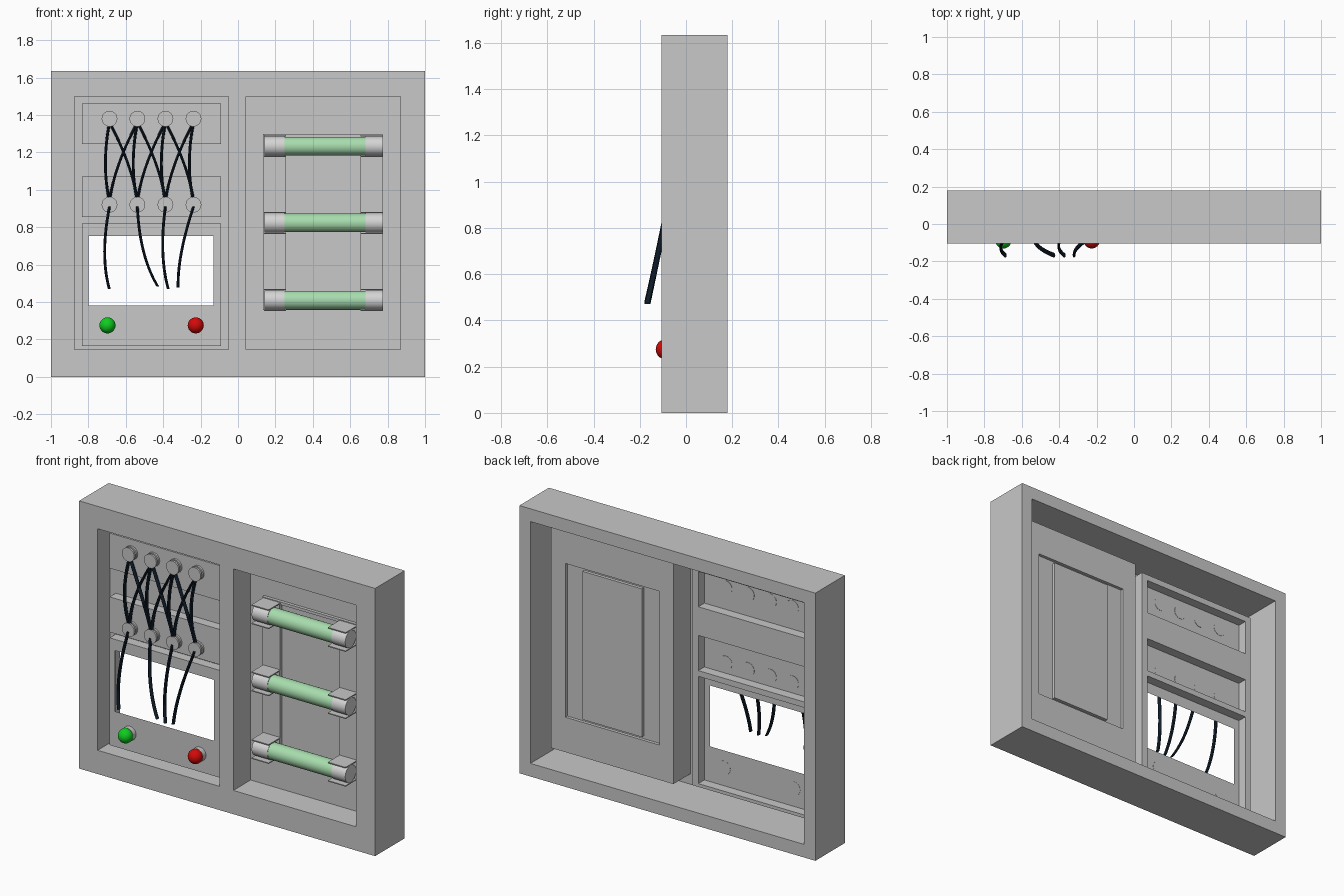
import bpy, bmesh, math
from mathutils import Matrix, Vector

if "Cube" in bpy.data.objects:
    bpy.data.objects.remove(bpy.data.objects["Cube"])


def material(name, rgb):
    m = bpy.data.materials.new(name)
    m.diffuse_color = (*rgb, 1)
    m.use_nodes = True
    m.node_tree.nodes["Principled BSDF"].inputs["Base Color"].default_value = m.diffuse_color
    return m


GRAY = material("casing_gray", (0.58, 0.58, 0.58))
SILVER = material("cap_silver", (0.66, 0.66, 0.66))
GLASS = material("fuse_green", (0.39, 0.72, 0.42))
NAVY = material("wire_navy", (0.005, 0.013, 0.025))
GREEN = material("lamp_green", (0.005, 0.6, 0.015))
RED = material("lamp_red", (0.65, 0.003, 0.003))


def finish(name, bm, mat, smooth=False):
    me = bpy.data.meshes.new(name)
    bm.to_mesh(me)
    bm.free()
    me.materials.append(mat)
    ob = bpy.data.objects.new(name, me)
    bpy.context.collection.objects.link(ob)
    if smooth:
        bpy.ops.object.select_all(action='DESELECT')
        ob.select_set(True)
        bpy.context.view_layer.objects.active = ob
        bpy.ops.object.shade_smooth_by_angle(angle=math.radians(40))
    return ob


# Sheet-metal helpers; a rect is (x0, x1, z0, z1)
def quad(bm, pts, normal):
    f = bm.faces.new([bm.verts.new(p) for p in pts])
    f.normal_update()
    if f.normal.dot(Vector(normal)) < 0:
        f.normal_flip()


def plate(bm, y, rect, holes=(), facing=-1):
    rects = [rect, *holes]
    xs = sorted({v for r in rects for v in r[:2]})
    zs = sorted({v for r in rects for v in r[2:]})
    for a, b in zip(xs, xs[1:]):
        for c, d in zip(zs, zs[1:]):
            mx, mz = (a + b) / 2, (c + d) / 2
            if not any(h[0] < mx < h[1] and h[2] < mz < h[3] for h in holes):
                quad(bm, [(a, y, c), (b, y, c), (b, y, d), (a, y, d)], (0, facing, 0))


def walls(bm, rect, ya, yb, out):
    a, b, c, d = rect
    for x, s in ((a, -out), (b, out)):
        quad(bm, [(x, ya, c), (x, yb, c), (x, yb, d), (x, ya, d)], (s, 0, 0))
    for z, s in ((c, -out), (d, out)):
        quad(bm, [(a, ya, z), (b, ya, z), (b, yb, z), (a, yb, z)], (0, 0, s))


def box(bm, x0, x1, y0, y1, z0, z1):
    r = (x0, x1, z0, z1)
    plate(bm, y0, r)
    plate(bm, y1, r, facing=1)
    walls(bm, r, y0, y1, 1)


def cylinder(bm, center, radius, length, axis, sides=32):
    rot = Matrix.Rotation(math.pi / 2, 4, 'Y' if axis == 'X' else 'X')
    bmesh.ops.create_cone(bm, cap_ends=True, segments=sides, radius1=radius, radius2=radius,
                          depth=length, matrix=Matrix.Translation(center) @ rot)


# Casing: front with two openings, hollow back with a thick rim
FRONT, BACK = -0.105, 0.18
OUTER = (-1, 1, 0, 1.635)
CAVITY = (-0.922, 0.925, 0.08, 1.557)
LEFT = (-0.875, -0.05, 0.145, 1.498)
RIGHT = (0.042, 0.87, 0.145, 1.498)
bm = bmesh.new()
plate(bm, FRONT, OUTER, [LEFT, RIGHT])
walls(bm, OUTER, FRONT, BACK, 1)
plate(bm, BACK, OUTER, [CAVITY], 1)
walls(bm, CAVITY, FRONT, BACK, -1)
finish("casing", bm, GRAY)

# Left recess with three raised blocks, the lowest one with an open window
FLOOR, RAISED = 0.013, -0.046
blocks = [(-0.835, -0.092, *z) for z in ((1.245, 1.46), (0.855, 1.07), (0.165, 0.82))]
WINDOW = (-0.798, -0.13, 0.38, 0.752)
bm = bmesh.new()
walls(bm, LEFT, FRONT, FLOOR, -1)
plate(bm, FLOOR, LEFT, blocks)
for i, r in enumerate(blocks):
    walls(bm, r, FLOOR, RAISED, 1)
    plate(bm, RAISED, r, [WINDOW] if i == 2 else [])
finish("wiring_panel", bm, GRAY)

# Right recess with a raised fuse base and a sunken middle
BED, PAD = 0.062, 0.043
BASE = (0.134, 0.772, 0.358, 1.297)
MIDDLE = (0.255, 0.655, 0.375, 1.28)
bm = bmesh.new()
walls(bm, RIGHT, FRONT, BED, -1)
plate(bm, BED, RIGHT, [BASE])
walls(bm, BASE, BED, PAD, 1)
plate(bm, PAD, BASE, [MIDDLE])
walls(bm, MIDDLE, PAD, BED, -1)
plate(bm, BED, MIDDLE)
finish("fuse_panel", bm, GRAY)

# Fuses: glass tube, two end caps, two clips each
for n, z in enumerate((1.233, 0.823, 0.41), 1):
    bm = bmesh.new()
    cylinder(bm, (0.465, -0.02, z), 0.050, 0.44, 'X')
    finish(f"fuse_tube_{n}", bm, GLASS, True)
    caps, clips = bmesh.new(), bmesh.new()
    for x0, x1 in ((0.142, 0.25), (0.68, 0.776)):
        cylinder(caps, ((x0 + x1) / 2, -0.02, z), 0.0525, x1 - x0 - 0.002, 'X')
    for x0, x1 in ((0.14, 0.256), (0.656, 0.776)):
        for s in (-1, 1):
            zc = z + s * 0.056
            box(clips, x0, x1, -0.07, PAD, zc - 0.003, zc + 0.003)
        box(clips, x0, x1, PAD - 0.008, PAD - 0.001, z - 0.053, z + 0.053)
    finish(f"fuse_caps_{n}", caps, SILVER, True)
    finish(f"fuse_clips_{n}", clips, GRAY)

# Terminals: two discs on a thin neck
COLS = (-0.687, -0.538, -0.388, -0.238)
for row, z in (("upper", 1.38), ("lower", 0.92)):
    bm = bmesh.new()
    for x in COLS:
        for y, r, l in ((-0.051, 0.042, 0.014), (-0.062, 0.028, 0.022), (-0.074, 0.042, 0.012)):
            cylinder(bm, (x, y, z), r, l, 'Y', 24)
    finish(f"{row}_terminals", bm, GRAY, True)


# Wires: an oval section swept through three points
def wire(bm, p0, p1, p2, steps=14, sides=8):
    rings = []
    for i in range(steps + 1):
        t = i / steps
        c = (Vector(p0) * (1 - t) * (1 - 2 * t) + Vector(p1) * 4 * t * (1 - t)
             + Vector(p2) * t * (2 * t - 1))
        rings.append([bm.verts.new(c + Vector((0.0075 * math.cos(a), 0.013 * math.sin(a), 0)))
                      for a in (2 * math.pi * k / sides for k in range(sides))])
    for a, b in zip(rings, rings[1:]):
        for k in range(sides):
            j = (k + 1) % sides
            bm.faces.new((a[k], a[j], b[j], b[k]))
    bm.faces.new(rings[0])
    bm.faces.new(rings[-1])
    bmesh.ops.recalc_face_normals(bm, faces=bm.faces)


bm = bmesh.new()
for i, xa in enumerate(COLS):
    for j, xb in enumerate(COLS):
        if abs(i - j) < 2:
            mid = xa + 0.66 * (xb - xa) - (0.022 if i == j else 0)
            wire(bm, (xa, -0.064, 1.36), (mid, -0.082, 1.14), (xb, -0.064, 0.94))
finish("crossing_wires", bm, NAVY, True)

bm = bmesh.new()
for x, (xm, xe, ze) in zip(COLS, ((-0.713, -0.688, 0.47), (-0.505, -0.428, 0.482),
                                  (-0.402, -0.373, 0.47), (-0.302, -0.32, 0.478))):
    wire(bm, (x, -0.075, 0.91), (xm, -0.125, 0.67), (xe, -0.167, ze))
finish("hanging_wires", bm, NAVY, True)

# Indicator lamps on short sockets
for name, x, mat in (("green_lamp", -0.698, GREEN), ("red_lamp", -0.226, RED)):
    bm = bmesh.new()
    cylinder(bm, (x, -0.06, 0.275), 0.042, 0.03, 'Y', 24)
    finish(name + "_socket", bm, GRAY, True)
    bm = bmesh.new()
    bmesh.ops.create_uvsphere(bm, u_segments=24, v_segments=14, radius=0.043,
                              matrix=Matrix.Translation((x, -0.088, 0.275)))
    finish(name, bm, mat, True)
